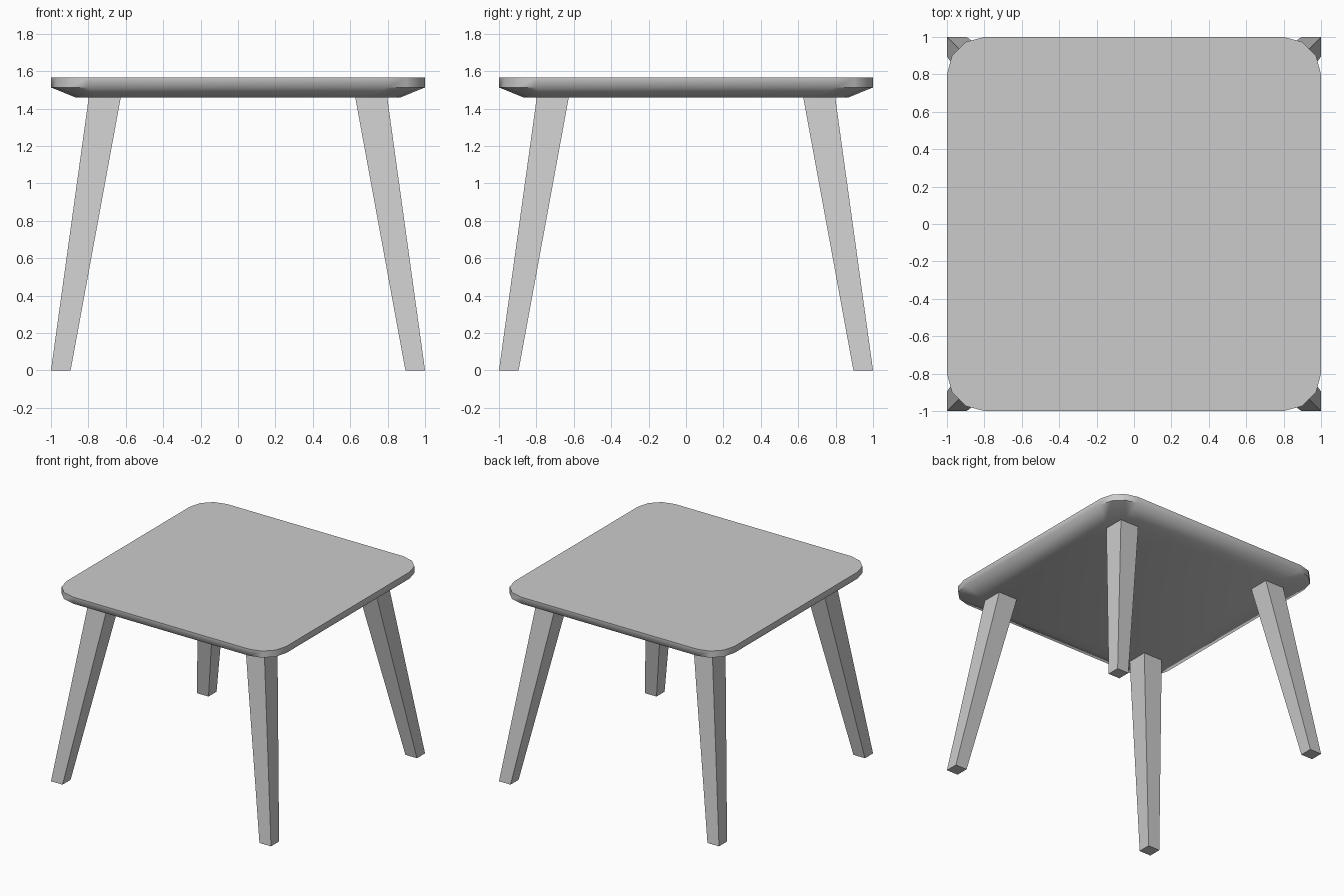
import bpy, bmesh, math

if "Cube" in bpy.data.objects:
    bpy.data.objects.remove(bpy.data.objects["Cube"])

TOP, RIM, UNDER = 1.567, 1.513, 1.459


def loft(name, rings):
    """Closed solid through a stack of matching point rings (bottom to top)."""
    bm = bmesh.new()
    loops = [[bm.verts.new(p) for p in ring] for ring in rings]
    bm.faces.new(loops[0][::-1])
    bm.faces.new(loops[-1])
    n = len(loops[0])
    for a, b in zip(loops, loops[1:]):
        for i in range(n):
            j = (i + 1) % n
            bm.faces.new((a[i], a[j], b[j], b[i]))
    bmesh.ops.recalc_face_normals(bm, faces=bm.faces)
    mesh = bpy.data.meshes.new(name)
    bm.to_mesh(mesh)
    bm.free()
    ob = bpy.data.objects.new(name, mesh)
    bpy.context.collection.objects.link(ob)
    return ob


def rounded_square(scale, z, radius=0.2, segments=3):
    pts = []
    for q, (sx, sy) in enumerate([(1, 1), (-1, 1), (-1, -1), (1, -1)]):
        for i in range(segments + 1):
            a = math.radians(90) * (q + i / segments)
            x = sx * (1 - radius) + radius * math.cos(a)
            y = sy * (1 - radius) + radius * math.sin(a)
            pts.append((x * scale, y * scale, z))
    return pts


def leg_section(inner, outer, z, sx, sy):
    return [(sx * x, sy * y, z) for x, y in
            [(inner, inner), (outer, inner), (outer, outer), (inner, outer)]]


# Table top: upright rim, then an undercut narrowing to the underside
top = loft("table_top", [rounded_square(0.867, UNDER),
                         rounded_square(1, RIM),
                         rounded_square(1, TOP)])
bpy.context.view_layer.objects.active = top
top.select_set(True)
bpy.ops.object.shade_smooth_by_angle(angle=math.radians(70))

# Four splayed legs, tapering towards the floor
for sx, side in ((-1, "left"), (1, "right")):
    for sy, end in ((-1, "front"), (1, "back")):
        loft(f"{end}_{side}_leg", [leg_section(0.895, 1.0, 0, sx, sy),
                                   leg_section(0.627, 0.798, UNDER, sx, sy)])
